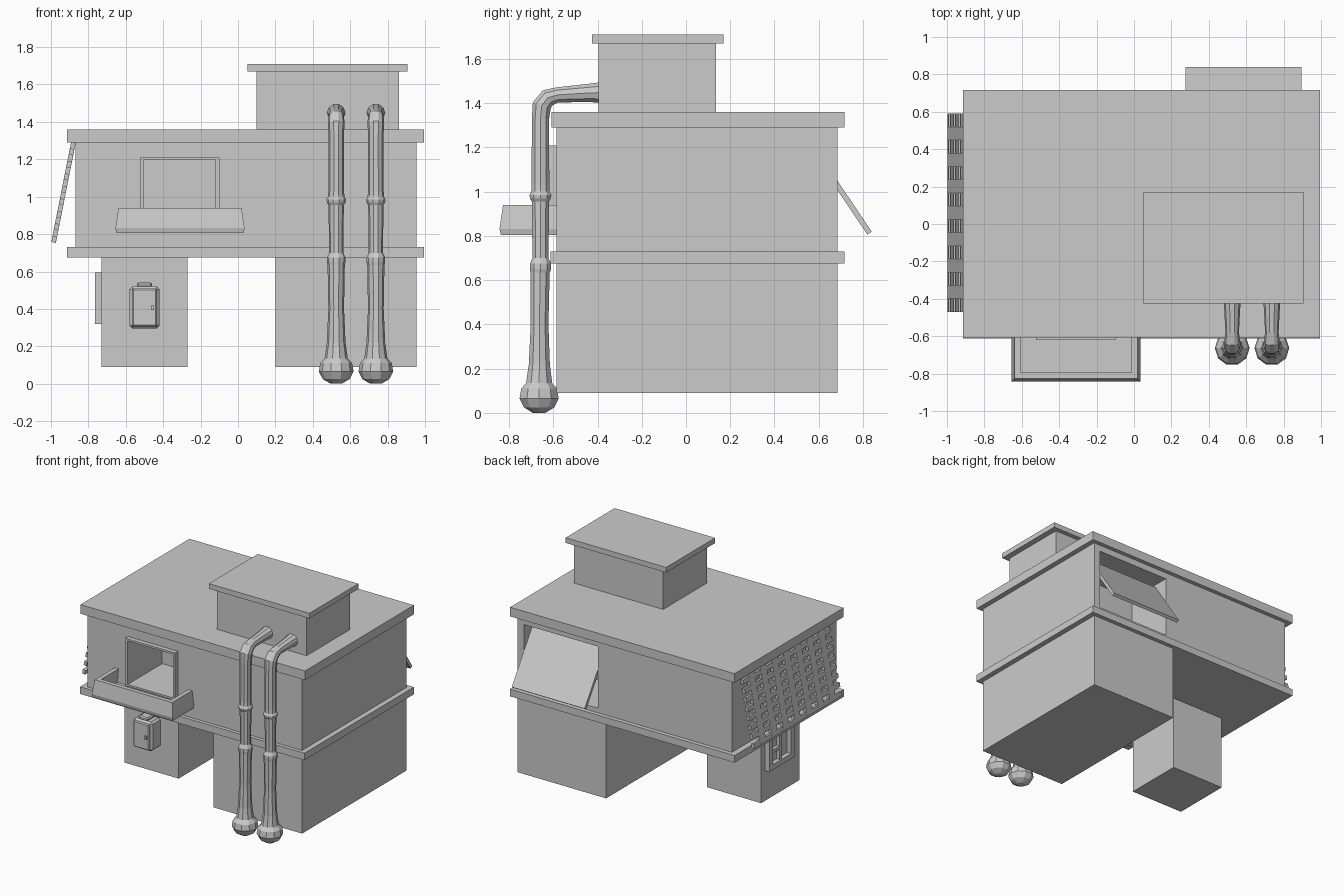
import bpy, bmesh, math
from mathutils import Vector, Matrix

if "Cube" in bpy.data.objects:
    bpy.data.objects.remove(bpy.data.objects["Cube"])


def finish(name, bm):
    bmesh.ops.recalc_face_normals(bm, faces=bm.faces[:])
    me = bpy.data.meshes.new(name)
    bm.to_mesh(me)
    bm.free()
    ob = bpy.data.objects.new(name, me)
    bpy.context.collection.objects.link(ob)
    return ob


def add_box(bm, x, y, z):
    c = Vector(((x[0] + x[1]) / 2, (y[0] + y[1]) / 2, (z[0] + z[1]) / 2))
    s = (x[1] - x[0], y[1] - y[0], z[1] - z[0], 1)
    return bmesh.ops.create_cube(bm, size=1, matrix=Matrix.Translation(c) @ Matrix.Diagonal(s))


def box(name, x, y, z, bevel=0.0):
    bm = bmesh.new()
    add_box(bm, x, y, z)
    if bevel:
        bmesh.ops.bevel(bm, geom=bm.edges[:], offset=bevel, segments=1, affect='EDGES')
    return finish(name, bm)


def cut(ob, x, y, z):
    cutter = box("cutter", x, y, z)
    cutter.hide_render = True
    m = ob.modifiers.new("cut", 'BOOLEAN')
    m.operation, m.object, m.solver = 'DIFFERENCE', cutter, 'EXACT'
    bpy.context.view_layer.objects.active = ob
    bpy.ops.object.modifier_apply(modifier=m.name)
    bpy.data.objects.remove(cutter)


# Main masses
box("left_pillar", (-0.73, -0.27), (-0.335, 0.13), (0.09, 0.68))
box("right_base", (0.2, 0.955), (-0.585, 0.685), (0.09, 0.68))
box("floor_slab", (-0.915, 0.995), (-0.613, 0.717), (0.675, 0.73))
body = box("upper_storey", (-0.87, 0.955), (-0.585, 0.685), (0.73, 1.29))
cut(body, (-0.505, -0.12), (-0.7, -0.2), (0.86, 1.195))
cut(body, (0.27, 0.9), (0.3, 0.8), (0.765, 1.24))
box("roof_slab", (-0.915, 0.995), (-0.608, 0.717), (1.29, 1.36))
box("roof_box", (0.1, 0.86), (-0.395, 0.135), (1.36, 1.67))
box("roof_box_lid", (0.05, 0.905), (-0.425, 0.17), (1.67, 1.71))

# Front window frame
bm = bmesh.new()
for x, z in (((-0.525, -0.505), (0.845, 1.21)), ((-0.12, -0.1), (0.845, 1.21)),
             ((-0.505, -0.12), (0.845, 0.86)), ((-0.505, -0.12), (1.195, 1.21))):
    add_box(bm, x, (-0.62, -0.57), z)
finish("front_window_frame", bm)

# Balcony tray: sloped wall section swept round three sides, plus a floor
section = [(0.006, 0.805), (0, 0.832), (0.016, 0.94), (0.048, 0.94), (0.036, 0.805)]
bm = bmesh.new()
rings = []
for corner in range(4):
    ring = []
    for o, z in section:
        x = -0.655 + o if corner < 2 else 0.035 - o
        y = -0.843 + o if corner in (1, 2) else -0.58
        ring.append(bm.verts.new((x, y, z)))
    rings.append(ring)
n = len(section)
for a, b in zip(rings, rings[1:]):
    for i in range(n):
        bm.faces.new((a[i], a[(i + 1) % n], b[(i + 1) % n], b[i]))
bm.faces.new(rings[0])
bm.faces.new(rings[-1])
finish("balcony_wall", bm)
box("balcony_floor", (-0.63, 0.01), (-0.82, -0.58), (0.806, 0.832))

# Back window flap, pivoting about its middle
flap = box("back_window_flap", (0.275, 0.895), (-0.012, 0.012), (-0.238, 0.238))
flap.matrix_world = Matrix.Translation((0, 0.697, 1.01)) @ Matrix.Rotation(math.radians(34), 4, 'X')

# Slanted lattice screen on the left side
bm = bmesh.new()
length, rows, pitch = 0.545, 16, 1.06 / 15
step = length / rows
for i in range(0, rows, 2):
    add_box(bm, (-0.012, 0.012), (-0.47, 0.59), (-length + i * step, -length + (i + 1) * step))
for i in range(7):
    y = -0.47 + (2 * i + 1) * pitch
    add_box(bm, (-0.0125, 0.0125), (y, y + pitch), (-length, 0))
lattice = finish("lattice_screen", bm)
lattice.matrix_world = Matrix.Translation((-0.88, 0, 1.29)) @ Matrix.Rotation(math.radians(11.2), 4, 'Y')

# Meter box on the pillar front
box("meter_box", (-0.58, -0.42), (-0.45, -0.33), (0.295, 0.52), 0.015)
box("meter_door", (-0.567, -0.433), (-0.465, -0.445), (0.307, 0.508), 0.007)
box("meter_handle", (-0.466, -0.449), (-0.475, -0.46), (0.393, 0.418))
box("meter_cap", (-0.54, -0.46), (-0.44, -0.35), (0.515, 0.542), 0.008)

# Framed panel on the pillar's left side
bm = bmesh.new()
for y, z in (((-0.23, -0.185), (0.32, 0.595)), ((0.035, 0.08), (0.32, 0.595)),
             ((-0.185, 0.035), (0.32, 0.36)), ((-0.185, 0.035), (0.555, 0.595))):
    add_box(bm, (-0.765, -0.72), y, z)
add_box(bm, (-0.755, -0.72), (-0.085, -0.06), (0.36, 0.555))
add_box(bm, (-0.755, -0.72), (-0.06, 0.035), (0.44, 0.465))
finish("side_panel", bm)

# Drain pipes: rings of (y, z, radius) along a bent path
path = [(-0.38, 1.448, 0.05), (-0.43, 1.447, 0.044), (-0.58, 1.438, 0.036), (-0.625, 1.425, 0.042),
        (-0.652, 1.39, 0.045), (-0.658, 1.33, 0.041), (-0.658, 1.03, 0.042), (-0.658, 1.0, 0.044),
        (-0.658, 0.985, 0.052), (-0.658, 0.97, 0.05), (-0.658, 0.955, 0.041), (-0.658, 0.7, 0.038),
        (-0.658, 0.675, 0.05), (-0.658, 0.65, 0.05), (-0.66, 0.635, 0.046), (-0.662, 0.4, 0.042),
        (-0.663, 0.22, 0.05), (-0.664, 0.135, 0.062), (-0.664, 0.11, 0.085), (-0.664, 0.065, 0.093),
        (-0.664, 0.025, 0.072), (-0.664, 0.0, 0.03)]
sides = 10
for label, px in (("left", 0.525), ("right", 0.737)):
    bm = bmesh.new()
    rings = []
    for k, (y, z, r) in enumerate(path):
        a, b = path[max(k - 1, 0)], path[min(k + 1, len(path) - 1)]
        t = Vector((0, b[0] - a[0], b[1] - a[1])).normalized()
        side = Vector((1, 0, 0))
        up = t.cross(side)
        ring = []
        for i in range(sides):
            ang = 2 * math.pi * i / sides
            ring.append(bm.verts.new(Vector((px, y, z)) + r * (math.cos(ang) * side + math.sin(ang) * up)))
        rings.append(ring)
    for a, b in zip(rings, rings[1:]):
        for i in range(sides):
            j = (i + 1) % sides
            bm.faces.new((a[i], a[j], b[j], b[i]))
    bm.faces.new(rings[0])
    bm.faces.new(rings[-1])
    finish(label + "_drain_pipe", bm)
